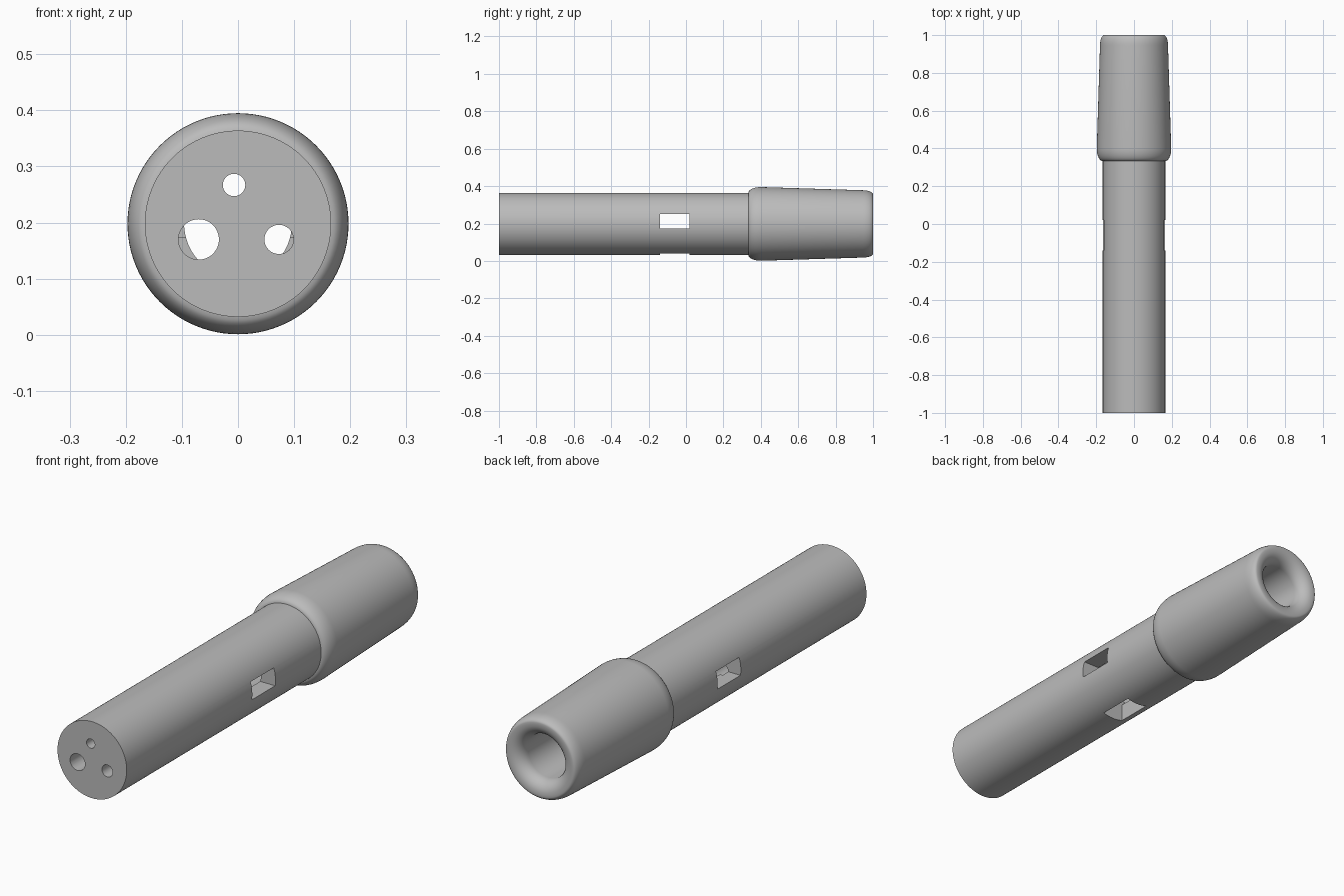
import bpy, bmesh, math
from mathutils import Matrix, Vector

cube = bpy.data.objects.get("Cube")
if cube:
    bpy.data.objects.remove(cube, do_unlink=True)

AXIS_Z = 0.198      # height of the long axis
SHAFT_R = 0.166
BORE_R = 0.096
CHAMBER = (-0.14, 0.02)   # y range of the side windows

grey = bpy.data.materials.new("plain grey")
grey.use_nodes = True
grey.diffuse_color = (0.5, 0.5, 0.5, 1)
grey.node_tree.nodes["Principled BSDF"].inputs["Base Color"].default_value = (0.5, 0.5, 0.5, 1)


def make_object(name, bm):
    bmesh.ops.recalc_face_normals(bm, faces=bm.faces)
    mesh = bpy.data.meshes.new(name)
    bm.to_mesh(mesh)
    bm.free()
    mesh.materials.append(grey)
    ob = bpy.data.objects.new(name, mesh)
    bpy.context.collection.objects.link(ob)
    return ob


def lathe(name, profile, steps=96):
    """Spin (radius, y) points round the long axis."""
    bm = bmesh.new()
    verts = [bm.verts.new((r, y, AXIS_Z)) for r, y in profile]
    edges = [bm.edges.new(pair) for pair in zip(verts, verts[1:])]
    bmesh.ops.spin(bm, geom=verts + edges, cent=(0, 0, AXIS_Z), axis=(0, 1, 0),
                   angle=math.tau, steps=steps)
    bmesh.ops.remove_doubles(bm, verts=bm.verts, dist=1e-5)
    return make_object(name, bm)


def arc(r, y, rad_r, rad_y, start, end, n=8):
    angles = [math.radians(start + (end - start) * i / n) for i in range(n + 1)]
    return [(r + rad_r * math.cos(a), y + rad_y * math.sin(a)) for a in angles]


def box_cutter(low, high):
    bm = bmesh.new()
    low, high = Vector(low), Vector(high)
    size = Matrix.Diagonal((*(high - low), 1))
    bmesh.ops.create_cube(bm, size=1, matrix=Matrix.Translation((low + high) / 2) @ size)
    return make_object("window_cutter", bm)


def rod_cutter(x, z, radius, y0, y1):
    bm = bmesh.new()
    place = Matrix.Translation((x, (y0 + y1) / 2, z)) @ Matrix.Rotation(math.pi / 2, 4, 'X')
    bmesh.ops.create_cone(bm, cap_ends=True, segments=48, radius1=radius,
                          radius2=radius, depth=y1 - y0, matrix=place)
    return make_object("hole_cutter", bm)


# Straight shaft, tapered grip with a rounded mouth, and the blind bore
profile = [(0, -1), (SHAFT_R, -1), (SHAFT_R, 0.333)]
profile += arc(0.166, 0.40, 0.031, 0.067, -90, 0)[1:]      # front shoulder
profile += arc(0.158, 0.945, 0.022, 0.055, 0, 90)          # rear outer rounding
profile += arc(0.150, 0.945, BORE_R - 0.150, 0.055, 90, 0)  # mouth running into the bore
profile += [(BORE_R, CHAMBER[0]), (0, CHAMBER[0])]
body = lathe("shaft_and_grip", profile)

# Windows on both sides and underneath, then three holes in the front face
y0, y1 = CHAMBER[0] + 0.001, CHAMBER[1]
cutters = [
    box_cutter((-0.3, y0, 0.174), (0.3, y1, 0.25)),
    box_cutter((-0.05, y0, -0.1), (0.05, y1, AXIS_Z)),
]
for x, z, radius in [(-0.007, 0.267, 0.02), (-0.07, 0.17, 0.036), (0.073, 0.17, 0.026)]:
    cutters.append(rod_cutter(x, z, radius, -1.1, -0.1))

bpy.context.view_layer.objects.active = body
body.select_set(True)
for cutter in cutters:
    cutter.hide_render = True
    cut = body.modifiers.new("cut", 'BOOLEAN')
    cut.operation = 'DIFFERENCE'
    cut.solver = 'EXACT'
    cut.object = cutter
    bpy.ops.object.modifier_apply(modifier=cut.name)
    bpy.data.objects.remove(cutter, do_unlink=True)

bpy.ops.object.shade_smooth_by_angle(angle=math.radians(30))
